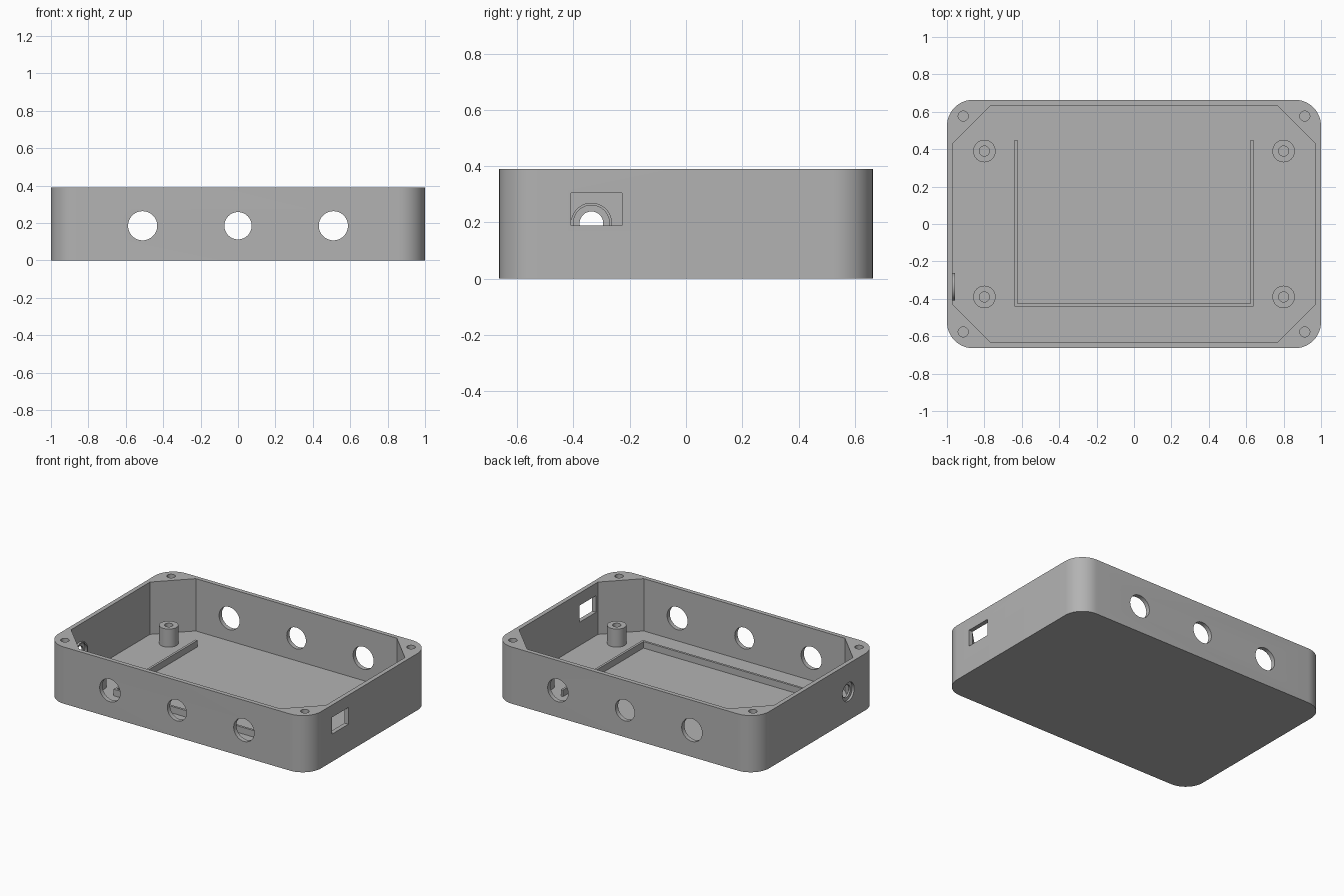
import bpy
from math import pi, sin, cos

if "Cube" in bpy.data.objects:
    bpy.data.objects.remove(bpy.data.objects["Cube"], do_unlink=True)

HALF_X, HALF_Y, HEIGHT = 1.0, 0.664, 0.39
WALL, FLOOR, RADIUS, CHAMFER = 0.03, 0.03, 0.14, 0.205
SIGNS = [(1, 1), (-1, 1), (-1, -1), (1, -1)]

grey = bpy.data.materials.new("plain grey plastic")
grey.use_nodes = True
grey.diffuse_color = (0.45, 0.45, 0.45, 1)
grey.node_tree.nodes["Principled BSDF"].inputs["Base Color"].default_value = grey.diffuse_color


def prism(name, outline, z0, z1):
    """Extrude a counter-clockwise outline from z0 to z1."""
    n = len(outline)
    verts = [(x, y, z) for z in (z0, z1) for x, y in outline]
    faces = [list(range(n))[::-1], list(range(n, 2 * n))]
    faces += [(i, (i + 1) % n, n + (i + 1) % n, n + i) for i in range(n)]
    mesh = bpy.data.meshes.new(name)
    mesh.from_pydata(verts, [], faces)
    mesh.materials.append(grey)
    obj = bpy.data.objects.new(name, mesh)
    bpy.context.collection.objects.link(obj)
    return obj


def block(name, x0, x1, y0, y1, z0, z1):
    return prism(name, [(x0, y0), (x1, y0), (x1, y1), (x0, y1)], z0, z1)


def cylinder(name, radius, length, centre, axis="Z"):
    turn = {"X": (0, pi / 2, 0), "Y": (pi / 2, 0, 0), "Z": (0, 0, 0)}[axis]
    bpy.ops.mesh.primitive_cylinder_add(vertices=48, radius=radius, depth=length,
                                        location=centre, rotation=turn)
    obj = bpy.context.object
    obj.name = name
    obj.data.materials.append(grey)
    return obj


def cut(target, cutters):
    """Subtract each cutter, then delete it."""
    bpy.context.view_layer.objects.active = target
    for cutter in cutters:
        mod = target.modifiers.new("cut", "BOOLEAN")
        mod.operation, mod.solver, mod.object = "DIFFERENCE", "EXACT", cutter
        bpy.ops.object.modifier_apply(modifier=mod.name)
        bpy.data.objects.remove(cutter, do_unlink=True)


def smooth(obj):
    bpy.ops.object.select_all(action="DESELECT")
    obj.select_set(True)
    bpy.context.view_layer.objects.active = obj
    bpy.ops.object.shade_smooth_by_angle(angle=pi / 6)


# Case: rounded rectangle outside, chamfered pocket inside
outer, pocket = [], []
px, py = HALF_X - WALL, HALF_Y - WALL
for quarter, (sx, sy) in enumerate(SIGNS):
    for step in range(13):
        a = (quarter + step / 12) * pi / 2
        outer.append((sx * (HALF_X - RADIUS) + RADIUS * cos(a),
                      sy * (HALF_Y - RADIUS) + RADIUS * sin(a)))
    ends = [(sx * px, sy * (py - CHAMFER)), (sx * (px - CHAMFER), sy * py)]
    pocket += ends if sx * sy > 0 else ends[::-1]
case = prism("case", outer, 0, HEIGHT)
cutters = [prism("pocket", pocket, FLOOR, HEIGHT + 0.1)]

# Round openings through front and back walls
for x, r in ((-0.51, 0.078), (0, 0.073), (0.51, 0.078)):
    cutters.append(cylinder("round opening", r, 2, (x, 0, 0.185), "Y"))

# Rectangular port on one end, socket opening on the other
cutters.append(block("port", 0.9, 1.1, -0.408, -0.228, 0.19, 0.305))
SOCKET_Y, SOCKET_Z = -0.336, 0.197
cutters.append(cylinder("socket opening", 0.073, 0.2, (-1, SOCKET_Y, SOCKET_Z), "X"))

# Lid screw holes in the corners
for sx, sy in SIGNS:
    cutters.append(cylinder("screw hole", 0.027, 0.4, (sx * 0.913, sy * 0.577, HEIGHT)))
cut(case, cutters)
smooth(case)

# Socket ring, recessed on both sides of a thin web
socket = cylinder("socket_ring", 0.073, 0.043, (-0.9785, SOCKET_Y, SOCKET_Z), "X")
cut(socket, [cylinder("bore", 0.042, 0.2, (-0.98, SOCKET_Y, SOCKET_Z), "X"),
             cylinder("recess", 0.064, 0.1, (-1.035, SOCKET_Y, SOCKET_Z), "X"),
             cylinder("recess", 0.064, 0.1, (-0.922, SOCKET_Y, SOCKET_Z), "X")])
smooth(socket)

# Board standoffs
for i, (sx, sy) in enumerate(SIGNS):
    x, y = sx * 0.8, sy * 0.39
    standoff = cylinder(f"standoff_{i + 1}", 0.06, 0.13, (x, y, FLOOR + 0.06))
    cut(standoff, [cylinder("pilot hole", 0.027, 0.2, (x, y, FLOOR + 0.125))])
    smooth(standoff)

# U-shaped locating rail on the floor
a, b, back, front = 0.638, 0.622, 0.45, -0.442
prism("floor_rail", [(-a, back), (-a, front), (a, front), (a, back),
                     (b, back), (b, front + a - b), (front - b + b + front * -1 - b, front + a - b),
                     (-b, back)], FLOOR - 0.005, FLOOR + 0.045)
